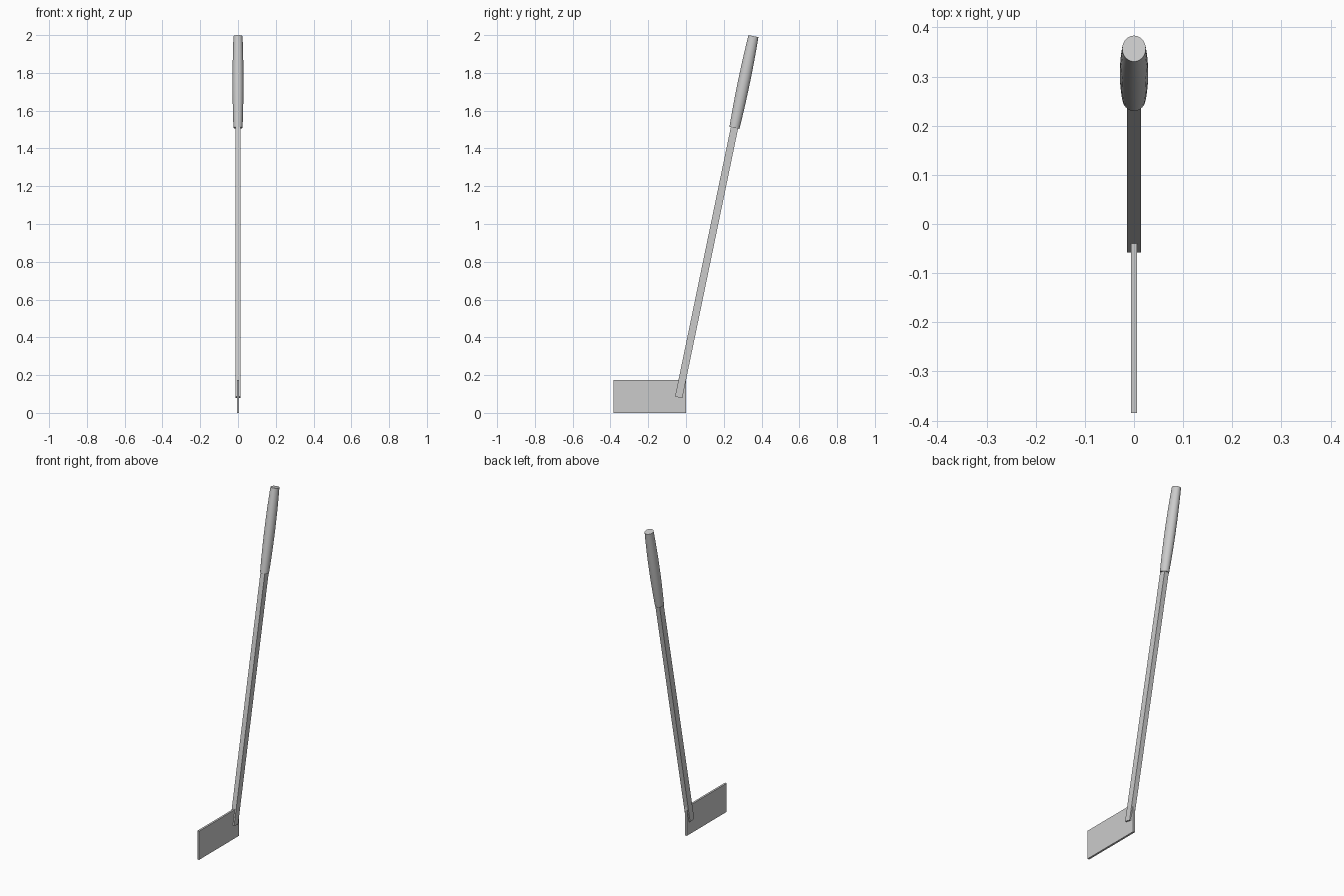
import bpy, bmesh, math
from mathutils import Vector, Matrix

if "Cube" in bpy.data.objects:
    bpy.data.objects.remove(bpy.data.objects["Cube"])

# Shaft axis: leans back from the blade up to the grip
BASE = Vector((0, -0.039, 0.082))
TOP = Vector((0, 0.357, 1.9945))
AXIS = (TOP - BASE).normalized()
LENGTH = (TOP - BASE).length
TILT = Matrix.Translation(BASE) @ Matrix.Rotation(-math.atan2(AXIS.y, AXIS.z), 4, 'X')
GRIP_START = LENGTH - 0.496


def add_object(name, bm):
    bmesh.ops.recalc_face_normals(bm, faces=bm.faces)
    mesh = bpy.data.meshes.new(name)
    bm.to_mesh(mesh)
    bm.free()
    obj = bpy.data.objects.new(name, mesh)
    bpy.context.collection.objects.link(obj)
    return obj


def box(name, size, centre, matrix=Matrix()):
    bm = bmesh.new()
    bmesh.ops.create_cube(bm, size=1)
    bmesh.ops.scale(bm, vec=size, verts=bm.verts)
    bmesh.ops.translate(bm, vec=centre, verts=bm.verts)
    bm.transform(matrix)
    return add_object(name, bm)


# Thin flat blade
box("blade", (0.012, 0.385, 0.175), (0, -0.1925, 0.0875))

# Rectangular shaft, running a little way into the grip
shaft_len = GRIP_START + 0.05
box("shaft", (0.029, 0.039, shaft_len), (0, 0, shaft_len / 2), TILT)

# Oval grip, swollen in the middle
bm = bmesh.new()
sides, steps = 32, 10
rings = []
for i in range(steps + 1):
    t = i / steps
    bulge = 1 - (2 * t - 1) ** 2
    rx, ry = 0.024 + 0.005 * bulge, 0.027 + 0.005 * bulge
    rings.append([bm.verts.new((rx * math.cos(a), ry * math.sin(a), GRIP_START + 0.496 * t))
                  for a in (2 * math.pi * k / sides for k in range(sides))])
for lower, upper in zip(rings, rings[1:]):
    for k in range(sides):
        n = (k + 1) % sides
        bm.faces.new((lower[k], lower[n], upper[n], upper[k]))
bm.faces.new(rings[0])
bm.faces.new(rings[-1])
bm.transform(TILT)
grip = add_object("grip", bm)
bpy.context.view_layer.objects.active = grip
grip.select_set(True)
bpy.ops.object.shade_smooth_by_angle(angle=math.radians(40))
